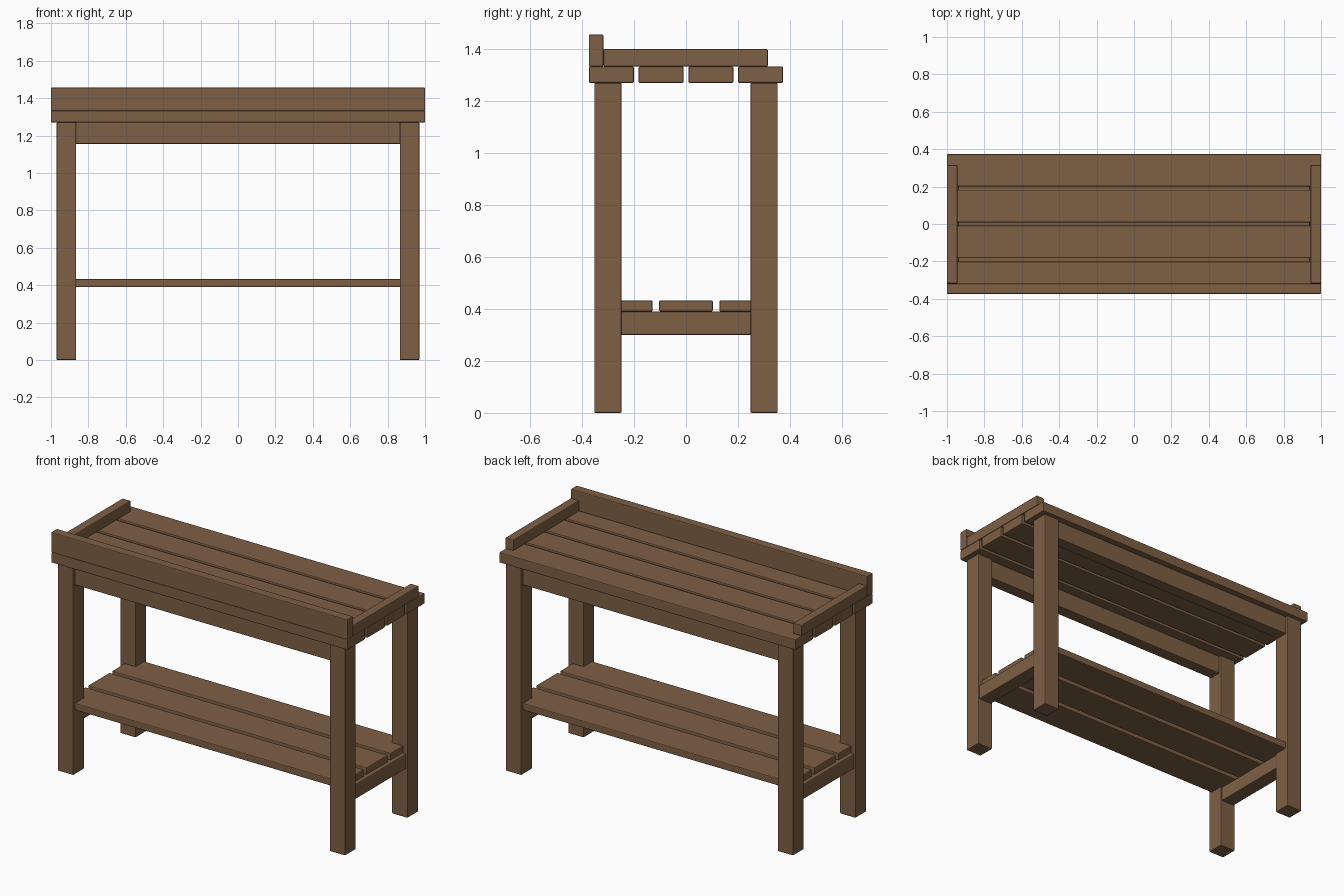
import bpy

if "Cube" in bpy.data.objects:
    bpy.data.objects.remove(bpy.data.objects["Cube"])

# One brown wood colour for everything
wood = bpy.data.materials.new("brown wood")
wood.diffuse_color = (0.21, 0.115, 0.06, 1)
wood.use_nodes = True
wood.node_tree.nodes["Principled BSDF"].inputs["Base Color"].default_value = wood.diffuse_color


def beam(name, x, y, z, bevel=0.005):
    """Box between (min, max) ranges, with slightly softened edges."""
    bpy.ops.mesh.primitive_cube_add(size=1)
    ob = bpy.context.object
    ob.name = name
    ob.data.name = name
    ob.data.materials.append(wood)
    for v in ob.data.vertices:
        v.co = [r[0] if c < 0 else r[1] for c, r in zip(v.co, (x, y, z))]
    mod = ob.modifiers.new("soft edges", 'BEVEL')
    mod.width = bevel
    mod.segments = 2
    return ob


def mirrored(lo, hi, side):
    return (lo, hi) if side > 0 else (-hi, -lo)


SIDES = ((-1, "left"), (1, "right"))
ENDS = ((-1, "front"), (1, "back"))

# Four square legs
for sx, nx in SIDES:
    for sy, ny in ENDS:
        beam(f"{ny}_{nx}_leg", mirrored(0.865, 0.97, sx),
             mirrored(0.248, 0.353, sy), (0, 1.27))

# Long aprons under the top
for sy, ny in ENDS:
    beam(f"{ny}_apron", (-0.868, 0.868), mirrored(0.262, 0.338, sy), (1.155, 1.27))

# Cross rails that carry the shelf
for sx, nx in SIDES:
    beam(f"{nx}_shelf_rail", mirrored(0.8725, 0.9625, sx), (-0.252, 0.252), (0.30, 0.39))

# Three shelf boards, the outer two notched into the legs
for i in range(3):
    c = (i - 1) * 0.232
    beam(f"shelf_board_{i + 1}", (-0.94, 0.94), (c - 0.103, c + 0.103), (0.39, 0.433))

# Four top planks
for i in range(4):
    c = (i - 1.5) * 0.1915
    beam(f"top_plank_{i + 1}", (-1, 1), (c - 0.0865, c + 0.0865), (1.27, 1.333))

# Raised board along the front and low rails at both ends
beam("front_upstand", (-1, 1), (-0.374, -0.318), (1.333, 1.456))
for sx, nx in SIDES:
    beam(f"{nx}_end_rail", mirrored(0.944, 1.0, sx), (-0.318, 0.315), (1.333, 1.40))
